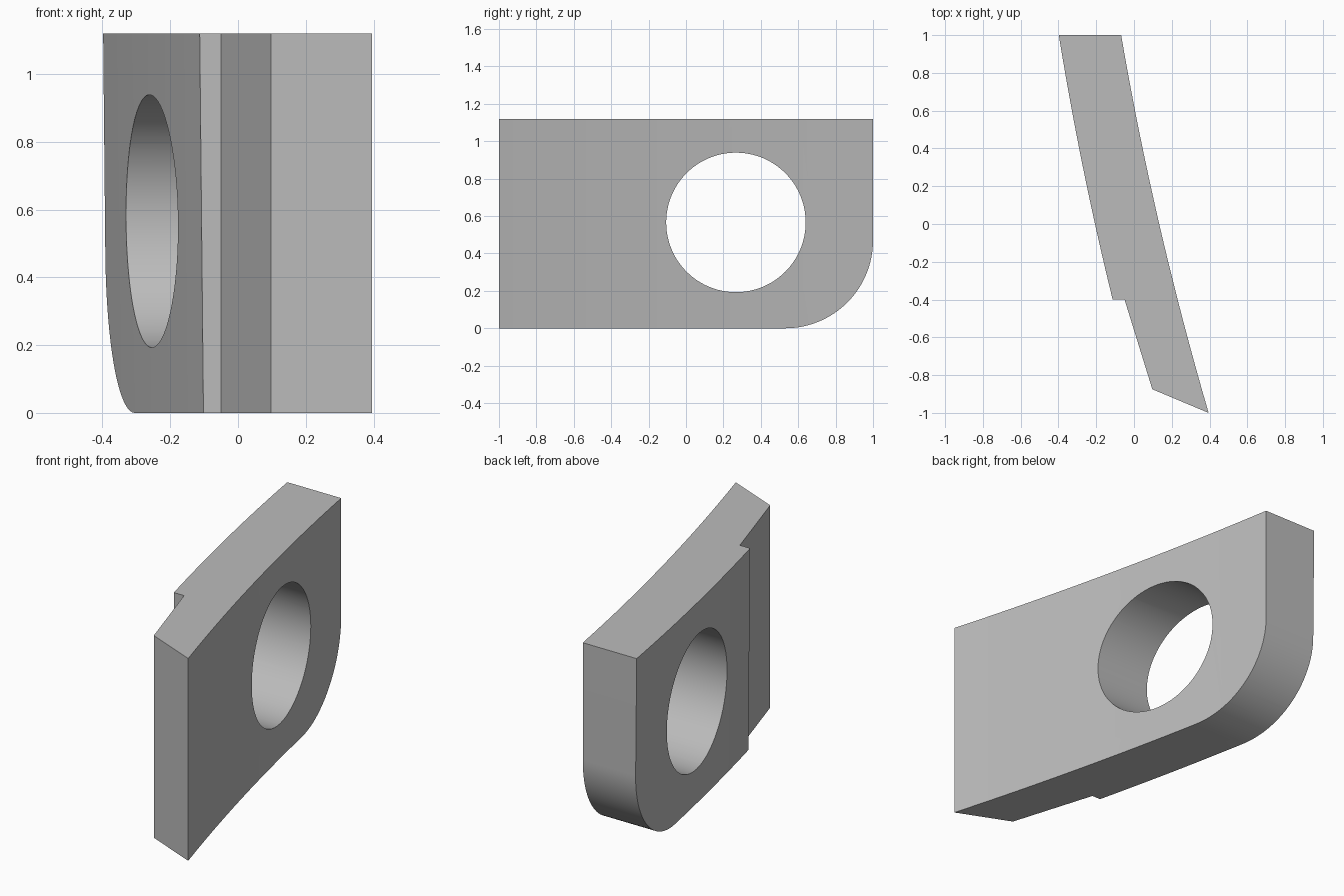
import bpy, bmesh, math
from mathutils import Vector

cube = bpy.data.objects.get("Cube")
if cube:
    bpy.data.objects.remove(cube, do_unlink=True)

HEIGHT = 1.12
LEAN = 0.011          # inner face shifts this much toward +x at the base
STEPS = 16

grey = bpy.data.materials.new("plain grey")
grey.use_nodes = True
colour = (0.5, 0.5, 0.5, 1)
grey.diffuse_color = colour
grey.node_tree.nodes["Principled BSDF"].inputs["Base Color"].default_value = colour


def loft(name, first, second):
    """Solid between two matching loops of points."""
    bm = bmesh.new()
    a = [bm.verts.new(p) for p in first]
    b = [bm.verts.new(p) for p in second]
    bm.faces.new(a)
    bm.faces.new(b)
    n = len(a)
    for i in range(n):
        j = (i + 1) % n
        bm.faces.new((a[i], a[j], b[j], b[i]))
    bmesh.ops.recalc_face_normals(bm, faces=bm.faces)
    mesh = bpy.data.meshes.new(name)
    bm.to_mesh(mesh)
    bm.free()
    mesh.materials.append(grey)
    obj = bpy.data.objects.new(name, mesh)
    bpy.context.collection.objects.link(obj)
    return obj


def bowed(start, end, bow=0.03):
    """Shallow arc in plan, bulging toward -x."""
    points = []
    for i in range(STEPS + 1):
        p = Vector(start).lerp(Vector(end), i / STEPS)
        p.x -= bow * abs((p.y - start[1]) * (p.y - end[1]))
        points.append(p)
    return points


def cut(target, cutter, operation):
    cutter.hide_render = True
    mod = target.modifiers.new(operation.title(), "BOOLEAN")
    mod.operation = operation
    mod.solver = "EXACT"
    mod.object = cutter
    bpy.context.view_layer.objects.active = target
    bpy.ops.object.modifier_apply(modifier=mod.name)
    bpy.data.objects.remove(cutter, do_unlink=True)


# Plate: bowed plan outline with a stepped relief on the inner face
inner = bowed((-0.398, 1), (-0.113, -0.4))
relief = [Vector((-0.05, -0.4)), Vector((0.097, -0.875))]
outer = bowed((0.395, -1), (-0.068, 1))
top = [(p.x, p.y, HEIGHT) for p in inner + relief + outer]
base = [(p.x + (LEAN if i < len(inner) else 0), p.y, 0)
        for i, p in enumerate(inner + relief + outer)]
plate = loft("curved_plate", base, top)

# Rounded lower back corner
R = 0.47
side = [(-1.2, 1.3), (-1.2, -0.2), (0.53, -0.2)]
side += [(1 - R + R * math.sin(t), R - R * math.cos(t))
         for t in (math.pi / 2 * i / 32 for i in range(33))]
side += [(1.1, R), (1.1, 1.3)]
corner_loop = [(1 - R, -0.2), (1.2, -0.2), (1.2, R)] + side[3:36][::-1]
cut(plate, loft("corner_cutter", [(-1, y, z) for y, z in corner_loop],
                [(1, y, z) for y, z in corner_loop]), "DIFFERENCE")

# Round hole straight through along x
ring = [(0.267 + 0.373 * math.cos(t), 0.566 + 0.373 * math.sin(t))
        for t in (math.tau * i / 96 for i in range(96))]
cut(plate, loft("hole_cutter", [(-1, y, z) for y, z in ring],
                [(1, y, z) for y, z in ring]), "DIFFERENCE")

# Smooth the curves, keep the edges crisp
bpy.ops.object.select_all(action="DESELECT")
plate.select_set(True)
bpy.context.view_layer.objects.active = plate
bpy.ops.object.shade_smooth_by_angle(angle=math.radians(15))
